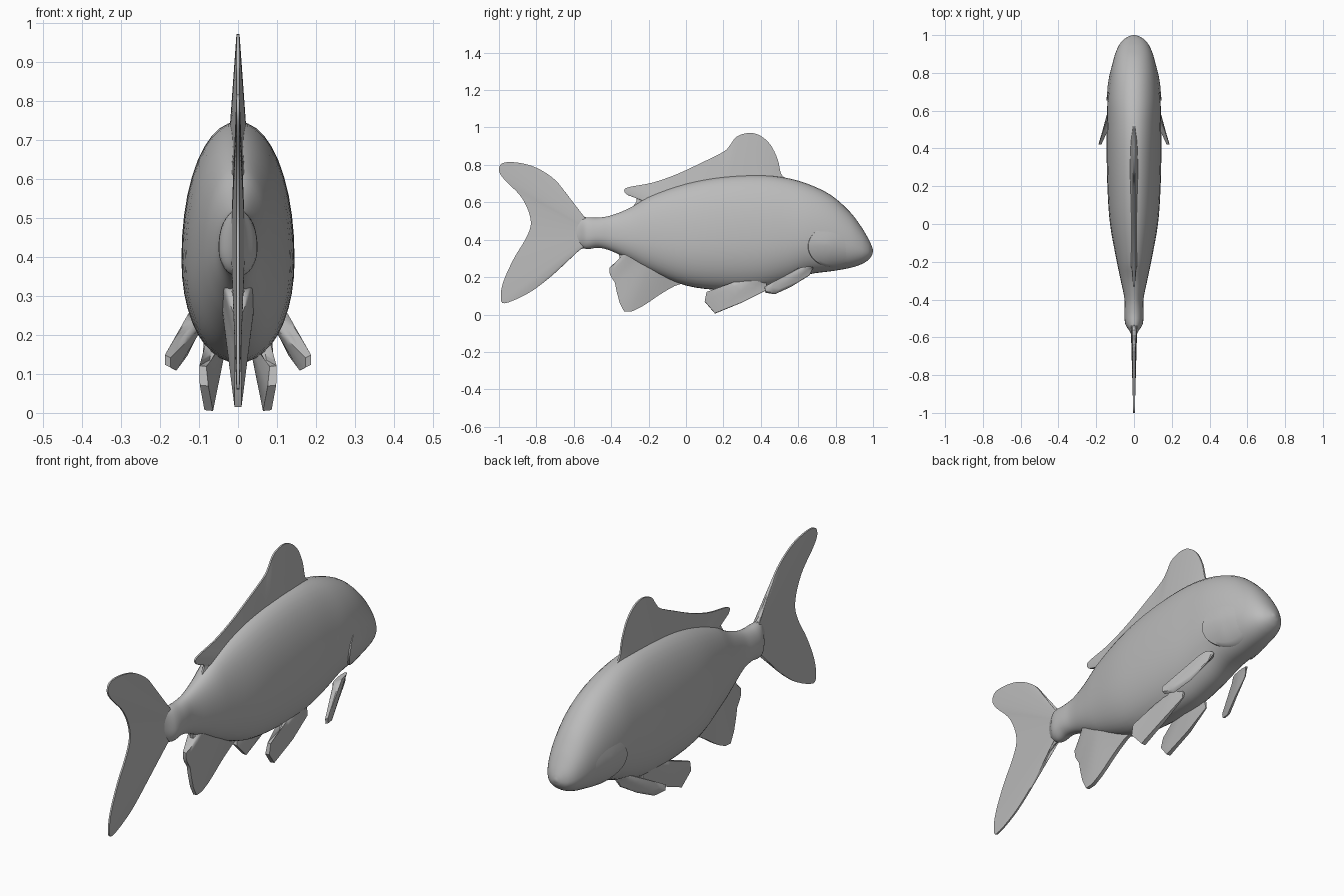
import bpy, bmesh
from math import sin, cos, pi, copysign
from mathutils import Vector

if "Cube" in bpy.data.objects:
    bpy.data.objects.remove(bpy.data.objects["Cube"])

# One plain grey for the whole fish
grey = bpy.data.materials.new("fish_grey")
grey.use_nodes = True
grey.diffuse_color = (0.5, 0.5, 0.5, 1)
grey.node_tree.nodes["Principled BSDF"].inputs["Base Color"].default_value = (0.5, 0.5, 0.5, 1)


def finish(name, bm, mirror=False):
    bmesh.ops.recalc_face_normals(bm, faces=bm.faces[:])
    mesh = bpy.data.meshes.new(name)
    bm.to_mesh(mesh)
    bm.free()
    mesh.materials.append(grey)
    ob = bpy.data.objects.new(name, mesh)
    bpy.context.collection.objects.link(ob)
    bpy.ops.object.select_all(action='DESELECT')
    ob.select_set(True)
    bpy.context.view_layer.objects.active = ob
    bpy.ops.object.shade_smooth_by_angle(angle=0.8)
    if mirror:
        ob.modifiers.new("mirror", 'MIRROR')
    return ob


def loft(name, rings, mirror=False):
    """Skin closed rings of equal size and cap both ends."""
    bm = bmesh.new()
    loops = [[bm.verts.new(p) for p in ring] for ring in rings]
    n = len(loops[0])
    for a, b in zip(loops, loops[1:]):
        for i in range(n):
            k = (i + 1) % n
            bm.faces.new((a[i], a[k], b[k], b[i]))
    bm.faces.new(loops[0])
    bm.faces.new(loops[-1])
    return finish(name, bm, mirror)


def smooth_path(pts, steps):
    """Catmull-Rom curve through the points."""
    out = []
    for i in range(len(pts) - 1):
        p0, p1, p2, p3 = pts[max(i - 1, 0)], pts[i], pts[i + 1], pts[min(i + 2, len(pts) - 1)]
        for s in range(steps):
            t = s / steps
            out.append(p1 + 0.5 * t * (p2 - p0 + t * (2 * p0 - 5 * p1 + 4 * p2 - p3
                                                      + t * (3 * (p1 - p2) + p3 - p0))))
    return out + [pts[-1]]


def fin(name, edge, root_a, root_b, normal=(1, 0, 0), thick=0.02, tip=0.004, steps=4, mirror=False):
    """Blade fanning from a root line to an outer edge, thinning outward."""
    to3 = lambda p: Vector(p) if len(p) == 3 else Vector((0, *p))
    edge = smooth_path([to3(p) for p in edge], steps)
    a, b, n = to3(root_a), to3(root_b), Vector(normal).normalized()
    rows, rings, last = 6, [], len(edge) - 1
    for i, e in enumerate(edge):
        r = a.lerp(b, i / last)
        rim = 0.25 if i in (0, last) else min(1, 0.6 + 0.2 * min(i, last - i))
        front, back = [], []
        for j in range(rows + 1):
            f = j / rows
            p, h = r.lerp(e, f), (thick + (tip - thick) * f) * rim
            front.append(p + n * h)
            back.append(p - n * h)
        rings.append(front + back[::-1])
    return loft(name, rings, mirror)


# Body stations: y, top, bottom, half width
STATIONS = [
    (-0.60, 0.50, 0.40, 0.008), (-0.57, 0.515, 0.37, 0.022), (-0.53, 0.52, 0.35, 0.046),
    (-0.47, 0.518, 0.357, 0.05), (-0.40, 0.53, 0.34, 0.05), (-0.30, 0.57, 0.29, 0.07),
    (-0.20, 0.63, 0.235, 0.091), (0.0, 0.70, 0.155, 0.127), (0.20, 0.737, 0.13, 0.141),
    (0.40, 0.746, 0.135, 0.145), (0.54, 0.73, 0.17, 0.143), (0.66, 0.695, 0.215, 0.14),
    (0.78, 0.635, 0.232, 0.127), (0.88, 0.545, 0.25, 0.106), (0.94, 0.465, 0.27, 0.083),
    (0.975, 0.405, 0.292, 0.057), (0.993, 0.367, 0.315, 0.028), (1.0, 0.345, 0.335, 0.006)]


def section(y):
    """Top, bottom and half width at y, by cubic interpolation."""
    last = len(STATIONS) - 1
    i = next((k for k in range(last) if y <= STATIONS[k + 1][0]), last - 1)

    def slope(k, c):
        lo, hi = STATIONS[max(k - 1, 0)], STATIONS[min(k + 1, last)]
        return (hi[c] - lo[c]) / (hi[0] - lo[0])
    p, q = STATIONS[i], STATIONS[i + 1]
    d = q[0] - p[0]
    t = (y - p[0]) / d
    u = 1 - t
    return [p[c] * (1 + 2 * t) * u * u + slope(i, c) * d * t * u * u
            + q[c] * t * t * (3 - 2 * t) - slope(i + 1, c) * d * t * t * u for c in (1, 2, 3)]


def half_width(y, z):
    top, bottom, w = section(y)
    mid = bottom + 0.42 * (top - bottom)
    v = (z - mid) / ((top - mid) if z > mid else (mid - bottom))
    return w * max(0, 1 - abs(v) ** 2.1) ** 0.48


# Body and head in one skin
rings = []
for s, q in zip(STATIONS, STATIONS[1:]):
    for k in range(4):
        y = s[0] + (q[0] - s[0]) * k / 4
        rings.append((y, section(y)))
rings.append((1.0, section(1.0)))
skin = []
for y, (top, bottom, w) in rings:
    mid = bottom + 0.42 * (top - bottom)
    ring = []
    for k in range(40):
        c, s = cos(2 * pi * k / 40), sin(2 * pi * k / 40)
        reach = top - mid if s > 0 else mid - bottom
        ring.append((w * copysign(abs(c) ** 0.96, c), y, mid + reach * copysign(abs(s) ** 0.96, s)))
    skin.append(ring)
loft("body", skin)

# Gill covers: raised discs that merge forward into the cheeks
bm = bmesh.new()
previous = None
for r in (0.15, 0.4, 0.65, 0.85, 0.97, 1.0):
    loop = []
    for k in range(36):
        a = 2 * pi * k / 36
        y, z = 0.79 + 0.14 * r * cos(a), 0.365 + 0.115 * r * sin(a)
        rear = min(1, max(0, (0.88 - y) / 0.12)) * min(1, max(0, (0.46 - z) / 0.08))
        lift = -0.006 if r == 1 else 0.009 * rear - 0.002
        loop.append(bm.verts.new((half_width(y, z) + lift, y, z)))
    if previous:
        for k in range(36):
            n = (k + 1) % 36
            bm.faces.new((previous[k], previous[n], loop[n], loop[k]))
    else:
        bm.faces.new(loop)
    previous = loop
finish("gill_covers", bm, mirror=True)

# Fins on the centre line
fin("tail_fin", [(-0.52, 0.515), (-0.57, 0.54), (-0.63, 0.63), (-0.70, 0.72), (-0.80, 0.785),
                 (-0.90, 0.812), (-0.98, 0.81), (-1.0, 0.77), (-0.97, 0.72), (-0.89, 0.64),
                 (-0.845, 0.56), (-0.83, 0.48), (-0.86, 0.40), (-0.92, 0.30), (-0.975, 0.18),
                 (-0.99, 0.10), (-0.97, 0.06), (-0.85, 0.11), (-0.75, 0.18), (-0.66, 0.26),
                 (-0.60, 0.33), (-0.53, 0.36)], (-0.51, 0.49), (-0.51, 0.39), thick=0.018)
fin("dorsal_fin", [(0.55, 0.72), (0.51, 0.75), (0.49, 0.83), (0.45, 0.91), (0.39, 0.96),
                   (0.33, 0.97), (0.27, 0.95), (0.235, 0.905), (0.20, 0.87), (0.08, 0.81),
                   (-0.05, 0.75), (-0.18, 0.705), (-0.31, 0.68), (-0.33, 0.66), (-0.31, 0.638),
                   (-0.27, 0.625), (-0.265, 0.605), (-0.29, 0.57)],
    (0.46, 0.66), (-0.25, 0.56), thick=0.028)
fin("anal_fin", [(-0.37, 0.35), (-0.355, 0.30), (-0.41, 0.25), (-0.40, 0.20), (-0.38, 0.17),
                 (-0.37, 0.12), (-0.33, 0.015), (-0.24, 0.04), (-0.15, 0.10), (-0.06, 0.153),
                 (0.0, 0.17)], (-0.34, 0.36), (-0.10, 0.26), thick=0.045, tip=0.009, steps=2)

# Paired fins under the belly and behind the head
fin("pelvic_fins", [(0.07, 0.22, 0.135), (0.09, 0.11, 0.12), (0.087, 0.10, 0.07),
                    (0.075, 0.155, 0.006), (0.076, 0.30, 0.065), (0.07, 0.43, 0.13)],
    (0.055, 0.27, 0.19), (0.06, 0.43, 0.18), (1, 0, 0.1), 0.03, 0.011, 1, True)
fin("pectoral_fins", [(0.135, 0.54, 0.205), (0.158, 0.49, 0.185), (0.18, 0.42, 0.145),
                      (0.18, 0.425, 0.12), (0.165, 0.475, 0.112), (0.135, 0.56, 0.15),
                      (0.11, 0.66, 0.21)],
    (0.11, 0.58, 0.235), (0.10, 0.68, 0.25), (0.9, 0, 0.45), 0.025, 0.008, 1, True)
